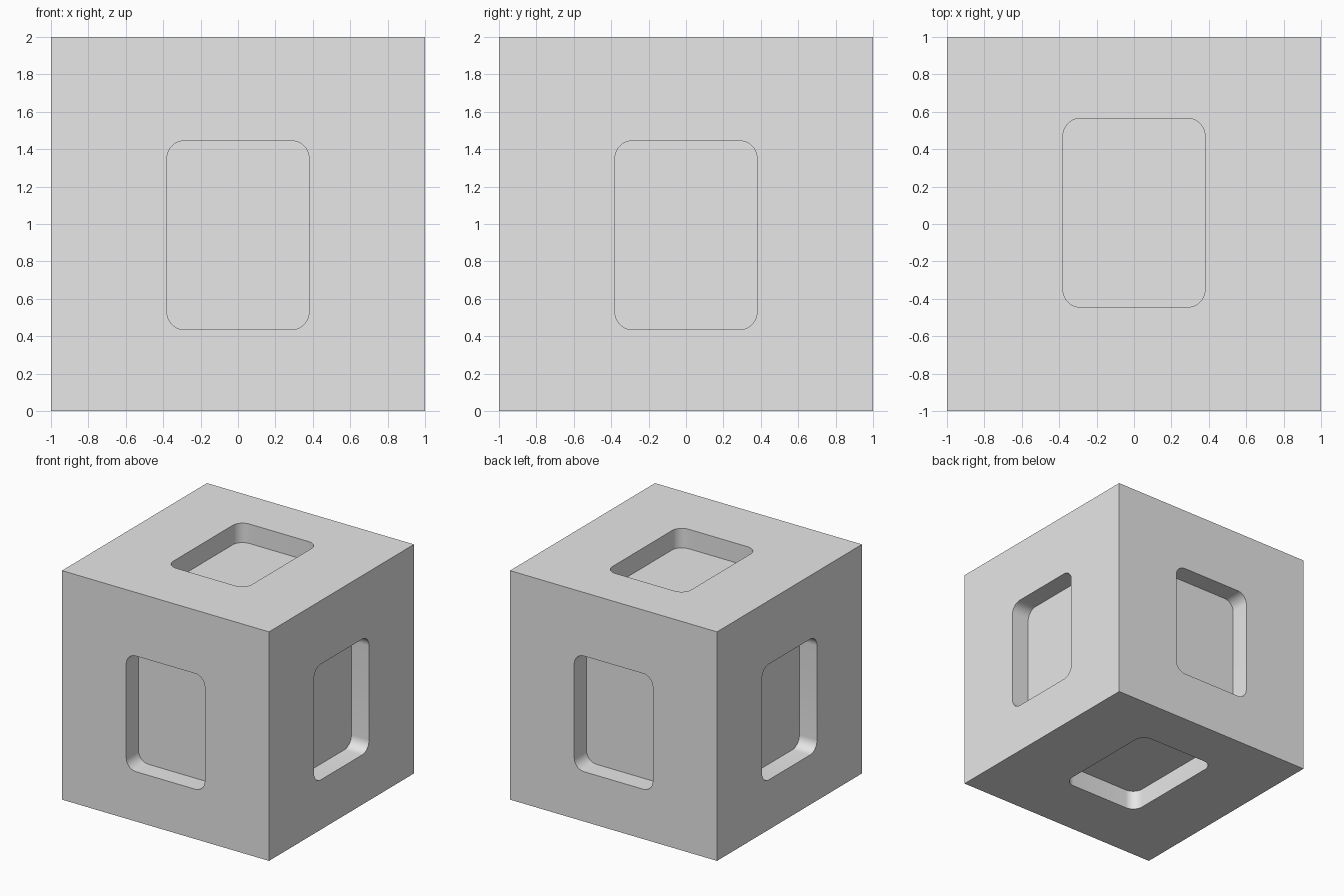
import bpy
import bmesh
import math
from mathutils import Matrix, Vector

if "Cube" in bpy.data.objects:
    bpy.data.objects.remove(bpy.data.objects["Cube"], do_unlink=True)

WIDTH, HEIGHT, DEPTH = 0.76, 1.01, 0.17   # pocket size
RADIUS, SHIFT = 0.095, 0.06               # corner radius, offset from face centre
CENTRE = Vector((0, 0, 1))

# Plain grey
grey = bpy.data.materials.new("plain_grey")
grey.use_nodes = True
colour = (0.8, 0.8, 0.8, 1)
grey.diffuse_color = colour
grey.node_tree.nodes["Principled BSDF"].inputs["Base Color"].default_value = colour


def add_pocket(bm, normal, up):
    """Add a rounded block, half sunk into the face with this normal."""
    normal, up = Vector(normal), Vector(up)
    frame = Matrix((up.cross(normal), up, normal)).transposed().to_4x4()
    verts = bmesh.ops.create_cube(bm, size=1)["verts"]
    bmesh.ops.scale(bm, vec=(WIDTH, HEIGHT, DEPTH * 2), verts=verts)
    edges = {e for v in verts for e in v.link_edges}
    corners = [e for e in edges if abs(e.verts[0].co.z - e.verts[1].co.z) > DEPTH]
    start = [f for f in bm.faces if verts[0] in f.verts]
    result = bmesh.ops.bevel(bm, geom=corners, offset=RADIUS, offset_type='OFFSET',
                             segments=10, profile=0.5, affect='EDGES')
    # Collect the whole connected block
    block, stack = set(), [result["verts"][0]]
    while stack:
        v = stack.pop()
        if v not in block:
            block.add(v)
            stack += [e.other_vert(v) for e in v.link_edges]
    place = Matrix.Translation(CENTRE + normal + up * SHIFT) @ frame
    bmesh.ops.transform(bm, matrix=place, verts=list(block))


# Block body
bpy.ops.mesh.primitive_cube_add(size=2, location=CENTRE)
body = bpy.context.object
body.name = "block_body"
body.data.materials.append(grey)

# One cutter holding the six pockets
bm = bmesh.new()
for normal in ((1, 0, 0), (-1, 0, 0), (0, 1, 0), (0, -1, 0)):
    add_pocket(bm, normal, (0, 0, -1))
for normal in ((0, 0, 1), (0, 0, -1)):
    add_pocket(bm, normal, (0, 1, 0))
bmesh.ops.recalc_face_normals(bm, faces=bm.faces)
mesh = bpy.data.meshes.new("pocket_cutter")
bm.to_mesh(mesh)
bm.free()
mesh.materials.append(grey)
cutter = bpy.data.objects.new("pocket_cutter", mesh)
bpy.context.collection.objects.link(cutter)
cutter.hide_render = True

# Cut the pockets, then drop the cutter
cut = body.modifiers.new("pockets", 'BOOLEAN')
cut.operation = 'DIFFERENCE'
cut.solver = 'EXACT'
cut.object = cutter
bpy.context.view_layer.objects.active = body
bpy.ops.object.modifier_apply(modifier=cut.name)
bpy.data.objects.remove(cutter, do_unlink=True)

# Smooth the pocket corners, keep every other edge crisp
bpy.ops.object.select_all(action='DESELECT')
body.select_set(True)
bpy.ops.object.shade_smooth_by_angle(angle=math.radians(30))
